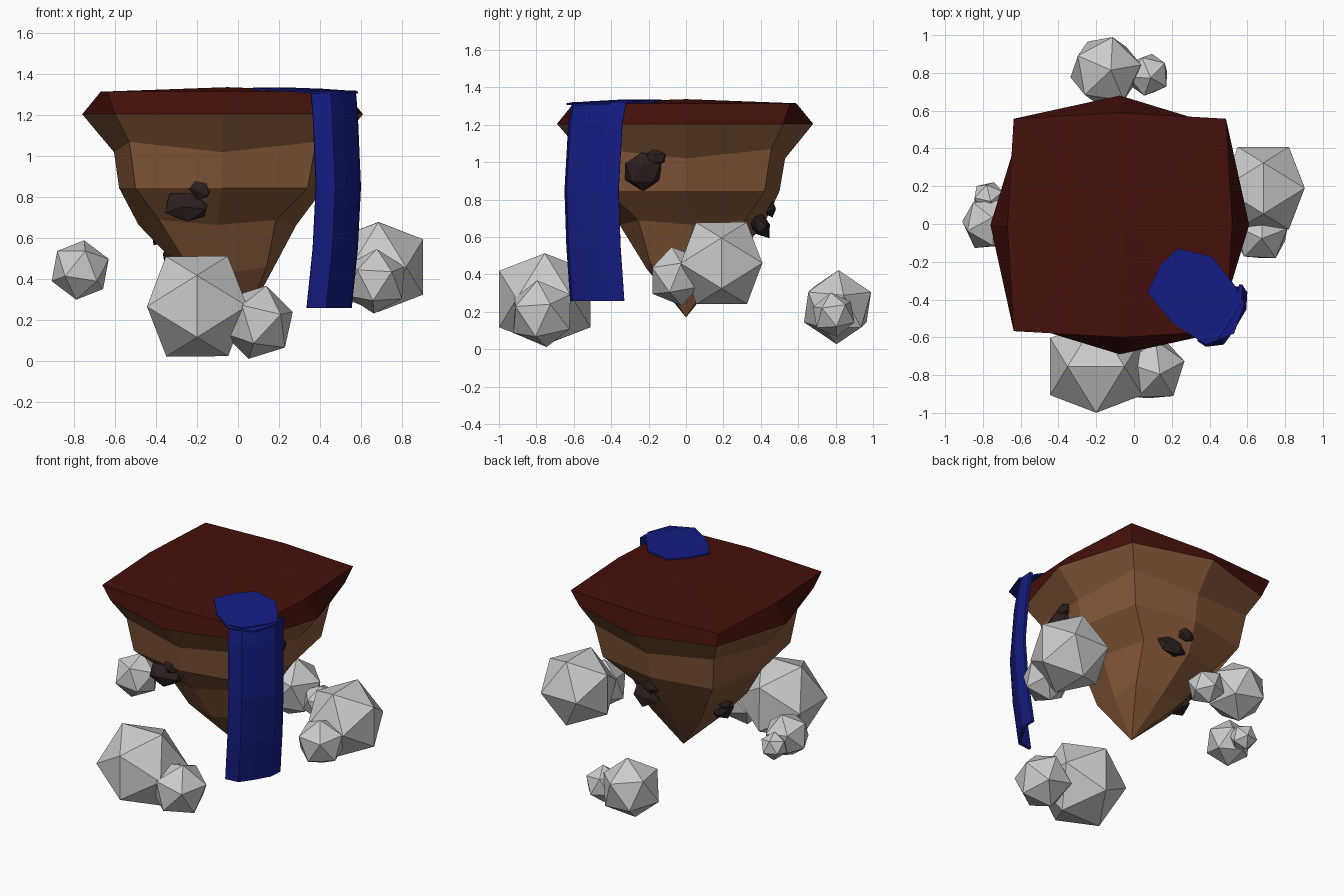
import bpy, bmesh, math

if "Cube" in bpy.data.objects:
    bpy.data.objects.remove(bpy.data.objects["Cube"])


def material(name, rgb):
    m = bpy.data.materials.new(name)
    m.diffuse_color = (*rgb, 1)
    m.use_nodes = True
    m.node_tree.nodes["Principled BSDF"].inputs["Base Color"].default_value = m.diffuse_color
    return m


RED = material("dark_red", (0.06, 0.005, 0.003))
BROWN = material("earth_brown", (0.24, 0.1, 0.042))
BLUE = material("water_blue", (0.007, 0.012, 0.23))
DARK = material("dark_stone", (0.025, 0.014, 0.013))


def finish(bm, name, mat=None):
    bmesh.ops.recalc_face_normals(bm, faces=bm.faces)
    me = bpy.data.meshes.new(name)
    bm.to_mesh(me)
    bm.free()
    ob = bpy.data.objects.new(name, me)
    bpy.context.collection.objects.link(ob)
    if mat:
        me.materials.append(mat)
    return ob


def square_ring(cx, cy, z_mid, mid, z_cor, cor):
    """Eight points: alternating side middles and corners."""
    pts = []
    for i in range(8):
        a = i * math.pi / 4
        r, z = (cor * math.sqrt(2), z_cor) if i % 2 else (mid, z_mid)
        pts.append((cx + r * math.cos(a), cy + r * math.sin(a), z))
    return pts


def loft(name, rings, mat, closed=True, start=None, end=None):
    """Skin a list of rings; optional fan points close the ends."""
    bm = bmesh.new()
    rows = [[bm.verts.new(p) for p in r] for r in rings]
    n = len(rows[0])
    span = n if closed else n - 1
    for a, b in zip(rows, rows[1:]):
        for i in range(span):
            j = (i + 1) % n
            bm.faces.new((a[i], a[j], b[j], b[i]))
    for row, tip in ((rows[0], start), (rows[-1], end)):
        if tip:
            t = bm.verts.new(tip)
            for i in range(n):
                bm.faces.new((row[i], row[(i + 1) % n], t))
    return finish(bm, name, mat)


# Floating island: red ground slab over tapering earth
rim = square_ring(-0.075, -0.005, 1.205, 0.685, 1.205, 0.525)
top = square_ring(-0.075, -0.005, 1.315, 0.595, 1.315, 0.562)
loft("ground_top", [rim, top], RED, end=(-0.05, 0, 1.337))
loft("island_earth", [
    rim,
    square_ring(-0.075, 0, 1.02, 0.53, 1.07, 0.455),
    square_ring(-0.08, 0, 0.845, 0.5, 0.845, 0.42),
    square_ring(-0.1, 0.03, 0.665, 0.385, 0.69, 0.285),
    square_ring(-0.05, 0, 0.43, 0.21, 0.46, 0.19),
], BROWN, end=(0.02, 0, 0.17))

# Pond on top, sloping gently towards the waterfall
outline = [(0.23, -0.13), (0.41, -0.17), (0.53, -0.32), (0.585, -0.42), (0.53, -0.58),
           (0.38, -0.64), (0.2, -0.52), (0.07, -0.36), (0.14, -0.22)]
loft("pond", [[(x, y, z - 0.03 * (x - y - 0.4)) for x, y in outline] for z in (1.325, 1.335)],
     BLUE, start=(0.33, -0.38, 1.315), end=(0.33, -0.38, 1.328))

# Waterfall: curved sheet bulging outwards halfway down
section = [(0.36, -0.60), (0.45, -0.59), (0.5, -0.52), (0.565, -0.41), (0.57, -0.32)]
rows = []
for z, dx, dy in ((1.32, -0.005, 0.0), (1.2, 0.005, -0.02), (0.85, 0.02, -0.04),
                  (0.55, 0.005, -0.03), (0.26, -0.025, -0.01)):
    rows.append([(x + dx, y + dy, z) for x, y in section])
fall = loft("waterfall", rows, BLUE, closed=False)
mod = fall.modifiers.new("thickness", "SOLIDIFY")
mod.thickness = 0.02
mod.offset = 0


def ico(name, centre, radius, rot=(0, 0, 0), scale=(1, 1, 1), mat=None):
    bm = bmesh.new()
    bmesh.ops.create_icosphere(bm, subdivisions=1, radius=radius)
    ob = finish(bm, name, mat)
    ob.location = centre
    ob.rotation_euler = [math.radians(a) for a in rot]
    ob.scale = scale
    return ob


# Clouds: pairs of icosahedra on each side
for name, c, r, rot in (
    ("front_cloud_large", (-0.2, -0.755, 0.268), 0.287, (0, -32, 0)),
    ("front_cloud_small", (0.095, -0.77, 0.19), 0.185, (12, 10, 20)),
    ("right_cloud_large", (0.685, 0.19, 0.46), 0.257, (0, -32, 90)),
    ("right_cloud_small", (0.67, -0.05, 0.39), 0.16, (10, 0, 15)),
    ("left_cloud_large", (-0.77, 0.0, 0.445), 0.15, (0, 15, 60)),
    ("left_cloud_small", (-0.77, 0.14, 0.42), 0.09, (15, 0, 30)),
    ("back_cloud_large", (-0.15, 0.81, 0.225), 0.2, (0, 8, 10)),
    ("back_cloud_small", (0.075, 0.79, 0.185), 0.12, (10, 0, 40)),
):
    ico(name, c, r, rot)

# Dark stones set into the earth: one large and one small per side
for name, c, r, rot, s in (
    ("front_stone_large", (-0.25, -0.42, 0.76), 0.122, (-30, 0, 10), (1, 0.55, 0.75)),
    ("front_stone_small", (-0.18, -0.465, 0.845), 0.06, (-10, 20, 0), (1, 0.6, 1)),
    ("right_stone_large", (0.415, -0.23, 0.95), 0.112, (0, 10, 0), (0.5, 1, 0.95)),
    ("right_stone_small", (0.43, -0.16, 1.025), 0.06, (0, 10, 0), (0.6, 1, 0.85)),
    ("back_stone_large", (0.02, 0.385, 0.68), 0.105, (35, 0, 0), (1, 0.5, 1)),
    ("back_stone_small", (-0.05, 0.44, 0.765), 0.065, (20, 0, 0), (1, 0.6, 1)),
    ("left_stone_large", (-0.31, 0.05, 0.53), 0.1, (0, 35, 0), (0.5, 1, 0.8)),
    ("left_stone_small", (-0.38, 0.12, 0.61), 0.055, (0, 35, 0), (0.6, 1, 1)),
):
    ico(name, c, r, rot, s, DARK)
